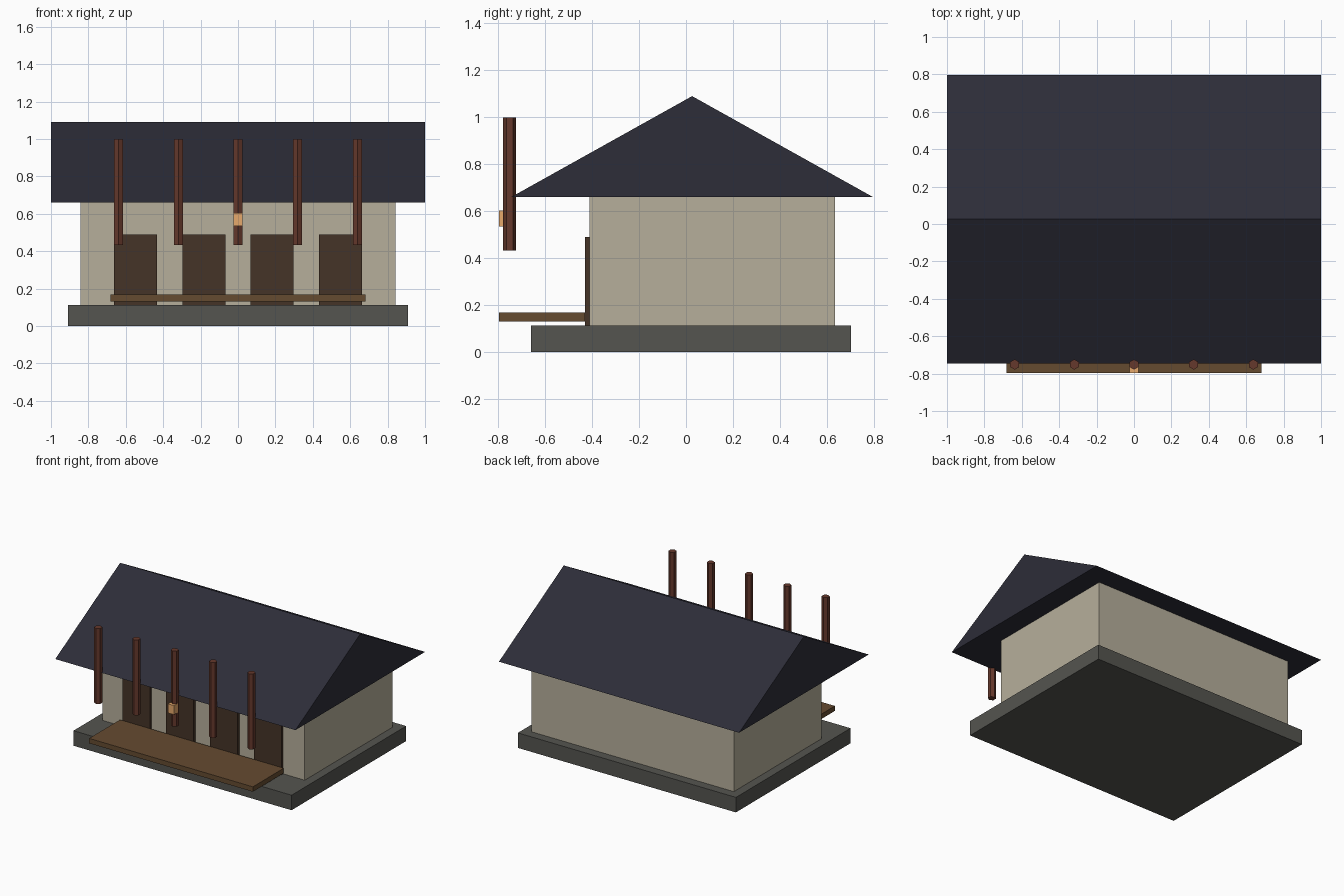
import bpy
import bmesh

if "Cube" in bpy.data.objects:
    bpy.data.objects.remove(bpy.data.objects["Cube"])


def material(name, color):
    m = bpy.data.materials.new(name)
    m.diffuse_color = (*color, 1)
    m.use_nodes = True
    m.node_tree.nodes["Principled BSDF"].inputs["Base Color"].default_value = m.diffuse_color
    return m


stone = material("stone", (0.09, 0.09, 0.08))
plaster = material("plaster", (0.47, 0.43, 0.33))
dark_wood = material("dark_wood", (0.06, 0.034, 0.02))
deck_wood = material("deck_wood", (0.13, 0.07, 0.03))
post_red = material("post_red", (0.13, 0.04, 0.025))
slate = material("slate", (0.026, 0.026, 0.04))
glow = material("glow", (0.8, 0.4, 0.15))


def box(name, x, y, z, mat):
    """Box from (min, max) ranges along each axis."""
    ranges = (x, y, z)
    bpy.ops.mesh.primitive_cube_add(size=1, location=[(a + b) / 2 for a, b in ranges])
    o = bpy.context.object
    o.name = name
    o.scale = [b - a for a, b in ranges]
    bpy.ops.object.transform_apply(location=False, rotation=False, scale=True)
    o.data.materials.append(mat)
    return o


# Foundation and walls
box("foundation", (-0.908, 0.908), (-0.66, 0.703), (0, 0.113), stone)
box("walls", (-0.843, 0.843), (-0.41, 0.635), (0.113, 0.66), plaster)

# Roof: a solid gable prism, triangle profile extruded along x
bm = bmesh.new()
profile = [(-0.745, 0.66), (0.797, 0.66), (0.026, 1.09)]
face = bm.faces.new([bm.verts.new((-1, y, z)) for y, z in profile])
ext = bmesh.ops.extrude_face_region(bm, geom=[face])
moved = [v for v in ext["geom"] if isinstance(v, bmesh.types.BMVert)]
bmesh.ops.translate(bm, verts=moved, vec=(2, 0, 0))
bmesh.ops.recalc_face_normals(bm, faces=bm.faces)
mesh = bpy.data.meshes.new("roof")
bm.to_mesh(mesh)
bm.free()
roof = bpy.data.objects.new("roof", mesh)
bpy.context.collection.objects.link(roof)
mesh.materials.append(slate)

# Door panels along the front wall
for i in range(4):
    cx = (i - 1.5) * 0.365
    box(f"door_{i + 1}", (cx - 0.115, cx + 0.115), (-0.43, -0.408), (0.113, 0.49), dark_wood)

# Veranda deck
box("veranda", (-0.682, 0.682), (-0.797, -0.43), (0.131, 0.168), deck_wood)

# Six-sided posts along the front eave
for i in range(5):
    bpy.ops.mesh.primitive_cylinder_add(vertices=6, radius=0.0275, depth=0.568,
                                        location=((i - 2) * 0.319, -0.751, 0.716))
    post = bpy.context.object
    post.name = f"post_{i + 1}"
    post.data.materials.append(post_red)

# Lantern on the middle post
box("lantern", (-0.025, 0.025), (-0.797, -0.747), (0.535, 0.603), glow)
